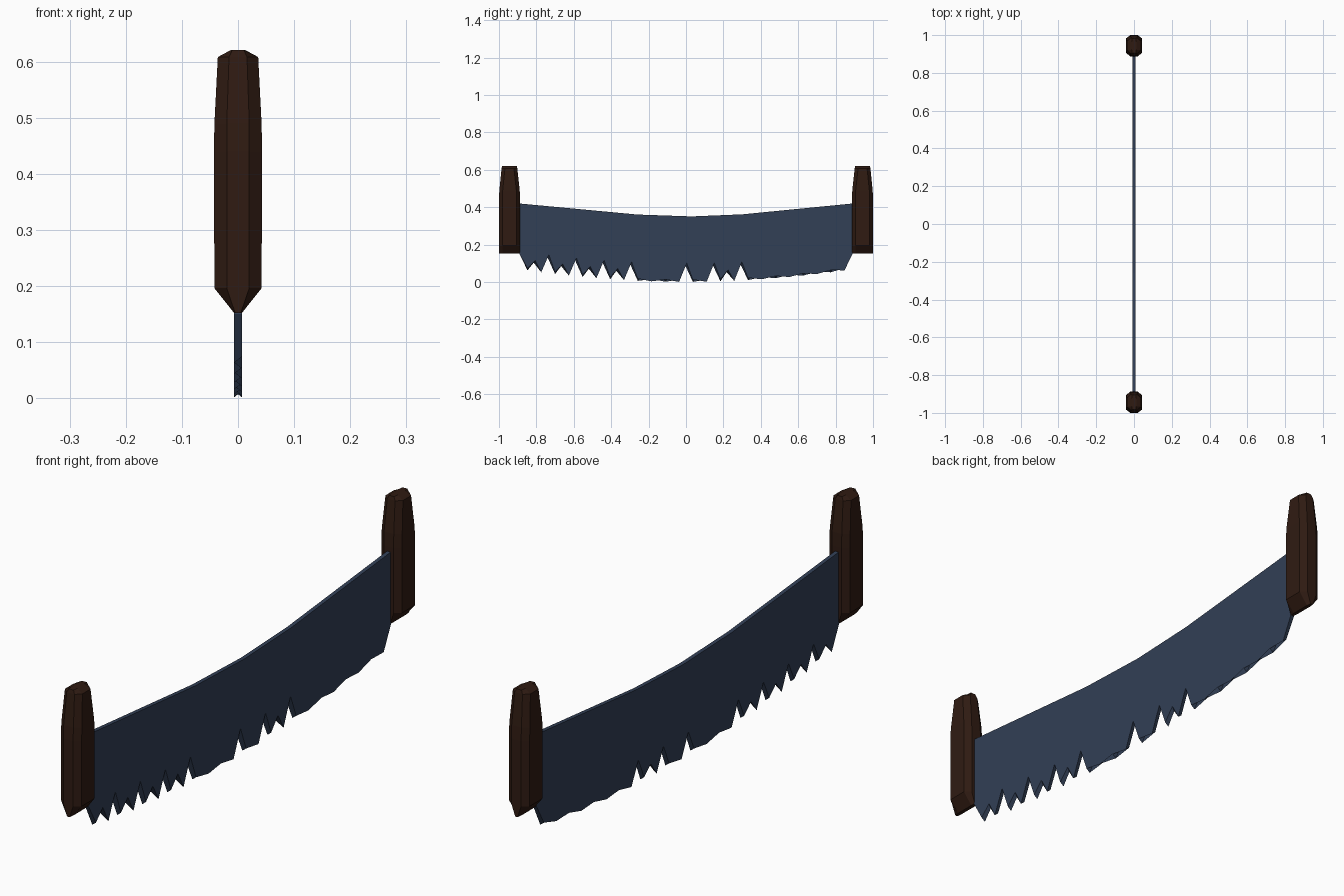
import bpy, bmesh

if "Cube" in bpy.data.objects:
    bpy.data.objects.remove(bpy.data.objects["Cube"])


def material(name, rgb):
    m = bpy.data.materials.new(name)
    m.diffuse_color = (*rgb, 1)
    m.use_nodes = True
    m.node_tree.nodes["Principled BSDF"].inputs["Base Color"].default_value = m.diffuse_color
    return m


STEEL = material("dark_steel", (0.032, 0.05, 0.093))
WOOD = material("dark_wood", (0.029, 0.011, 0.006))


def loft(name, rings, mat):
    """Skin a stack of equal-length point rings and cap both ends."""
    bm = bmesh.new()
    loops = [[bm.verts.new(p) for p in ring] for ring in rings]
    n = len(loops[0])
    for a, b in zip(loops, loops[1:]):
        for i in range(n):
            j = (i + 1) % n
            bm.faces.new((a[i], a[j], b[j], b[i]))
    caps = [bm.faces.new(loops[0]), bm.faces.new(loops[-1])]
    bmesh.ops.triangulate(bm, faces=[f for f in caps if len(f.verts) > 8])
    bmesh.ops.recalc_face_normals(bm, faces=bm.faces)
    me = bpy.data.meshes.new(name)
    bm.to_mesh(me)
    bm.free()
    me.materials.append(mat)
    ob = bpy.data.objects.new(name, me)
    bpy.context.collection.objects.link(ob)
    return ob


# Blade: bowed back, teeth in pairs split by deep gullets, alternating bevel
TEETH, END, PITCH = 24, 0.89, 0.0737


def blade_side(side):
    pts = [(END, 0.42), (0.30, 0.362), (0.03, 0.351), (-0.26, 0.361), (-END, 0.42), (-END, 0.15)]
    for i in range(TEETH):
        y = (i - (TEETH - 1) / 2) * PITCH
        bevel = 0.012 if (i % 2 == 0) == (side > 0) else 0.0
        pts.append((y, 0.001 + 0.062 * (y / 0.85) ** 2 + bevel))
        if i < TEETH - 1:
            g = y + PITCH / 2
            depth = 0.055 if i % 2 == 0 else 0.095
            pts.append((g + 0.004 * side, depth + 0.06 * (g / 0.85) ** 2 + 0.006 * side))
    pts.append((END, 0.15))
    return [(side * 0.0075, y, z) for y, z in pts]


loft("saw_blade", [blade_side(-1), blade_side(1)], STEEL)

# Handles: eight-sided grips with a wedge-shaped foot and a tapered top
# each row: half width, flat half width at the ends, inner y, outer y, z
SECTIONS = [
    (0.007, 0.005, 0.889, 0.999, 0.152),
    (0.042, 0.020, 0.888, 1.000, 0.196),
    (0.043, 0.020, 0.888, 1.000, 0.440),
    (0.042, 0.020, 0.889, 0.998, 0.490),
    (0.036, 0.016, 0.902, 0.986, 0.608),
    (0.012, 0.010, 0.905, 0.983, 0.621),
]


def grip_ring(hx, fx, yi, yo, z, side):
    c = 0.018
    half = [(fx, yi), (hx, yi + c), (hx, yo - c), (fx, yo)]
    outline = half + [(-x, y) for x, y in reversed(half)]
    return [(x, side * y, z) for x, y in outline]


for name, side in (("front_handle", -1), ("back_handle", 1)):
    loft(name, [grip_ring(*s, side) for s in SECTIONS], WOOD)
